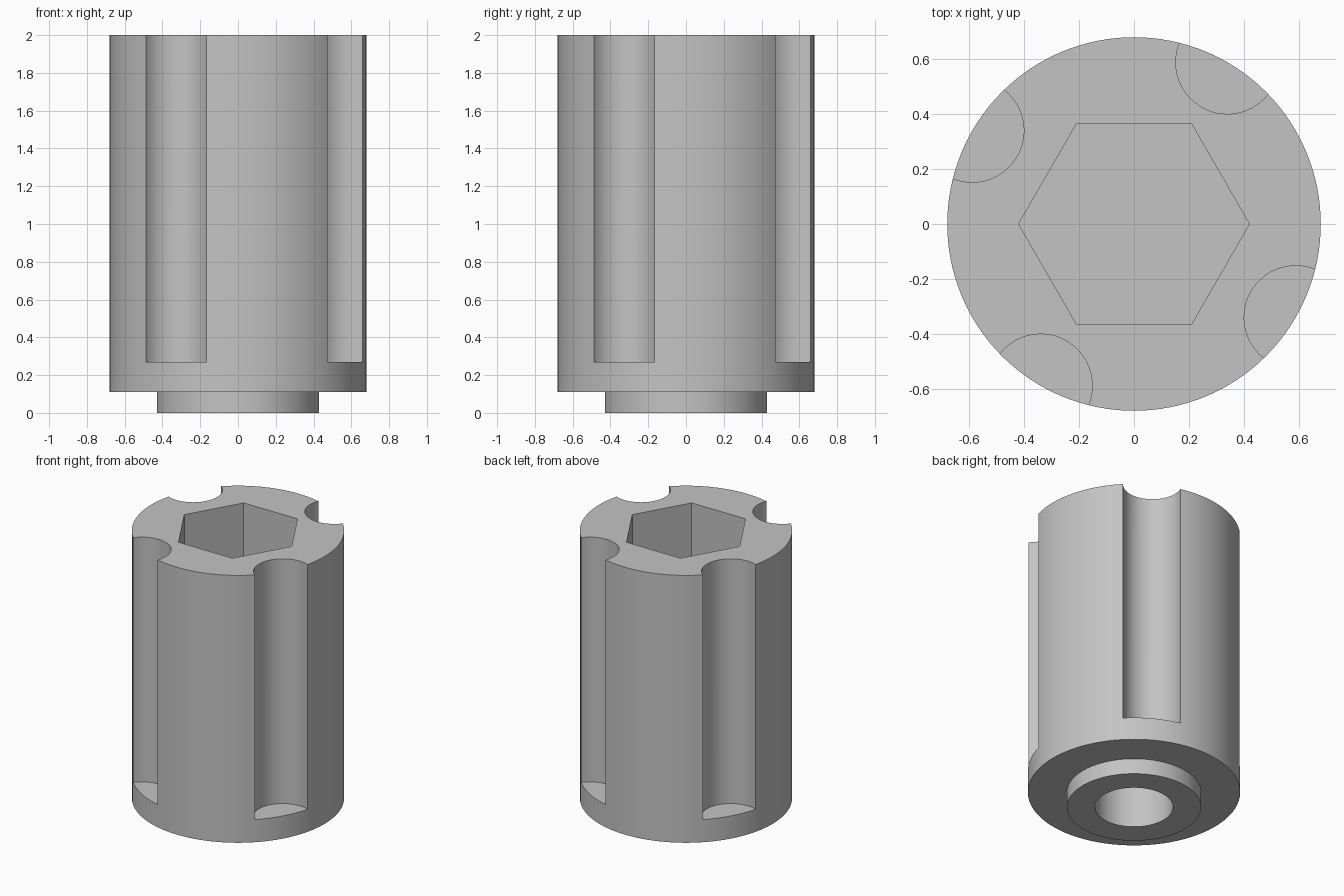
import bpy
import bmesh
import math
from mathutils import Matrix, Vector

cube = bpy.data.objects.get("Cube")
if cube:
    bpy.data.objects.remove(cube, do_unlink=True)

HEIGHT = 2.0
RADIUS = 0.68
SEGMENTS = 128

metal = bpy.data.materials.new("plain grey")
metal.use_nodes = True
grey = (0.55, 0.55, 0.55, 1.0)
metal.diffuse_color = grey
metal.node_tree.nodes["Principled BSDF"].inputs["Base Color"].default_value = grey


def add_object(name, bm):
    bmesh.ops.recalc_face_normals(bm, faces=bm.faces)
    mesh = bpy.data.meshes.new(name)
    bm.to_mesh(mesh)
    bm.free()
    mesh.materials.append(metal)
    obj = bpy.data.objects.new(name, mesh)
    bpy.context.collection.objects.link(obj)
    return obj


def lathe(name, profile):
    """Revolve a (radius, z) profile around the z axis."""
    bm = bmesh.new()
    verts = [bm.verts.new((r, 0, z)) for r, z in profile]
    edges = [bm.edges.new(pair) for pair in zip(verts, verts[1:])]
    bmesh.ops.spin(bm, geom=verts + edges, cent=(0, 0, 0), axis=(0, 0, 1),
                   angle=math.tau, steps=SEGMENTS, use_duplicate=False)
    bmesh.ops.remove_doubles(bm, verts=bm.verts, dist=1e-5)
    return add_object(name, bm)


def prism_cutter(name, sides, radius, floor, centre=(0, 0)):
    """Upright prism from the given floor to above the top face."""
    top = HEIGHT + 0.1
    bm = bmesh.new()
    ring = [bm.verts.new((centre[0] + radius * math.cos(math.tau * i / sides),
                          centre[1] + radius * math.sin(math.tau * i / sides),
                          floor)) for i in range(sides)]
    base = bm.faces.new(ring)
    extruded = bmesh.ops.extrude_face_region(bm, geom=[base])["geom"]
    moved = [v for v in extruded if isinstance(v, bmesh.types.BMVert)]
    bmesh.ops.translate(bm, verts=moved, vec=(0, 0, top - floor))
    obj = add_object(name, bm)
    obj.hide_render = True
    return obj


# Body with a stepped boss and a blind round bore underneath
body = lathe("socket_body", [
    (0, 0.6), (0.25, 0.6), (0.25, 0), (0.43, 0), (0.43, 0.11),
    (RADIUS, 0.11), (RADIUS, HEIGHT), (0, HEIGHT)])

# Hexagonal recess and four scalloped side grooves
cutters = [prism_cutter("hex_recess_cutter", 6, 0.42, 1.0)]
for i in range(4):
    centre = Matrix.Rotation(math.radians(60 + 90 * i), 2) @ Vector((RADIUS, 0))
    cutters.append(prism_cutter(f"groove_cutter_{i + 1}", 64, 0.188, 0.27, centre))

bpy.ops.object.select_all(action="DESELECT")
body.select_set(True)
bpy.context.view_layer.objects.active = body
for cutter in cutters:
    cut = body.modifiers.new(cutter.name, "BOOLEAN")
    cut.operation = "DIFFERENCE"
    cut.solver = "EXACT"
    cut.object = cutter
    bpy.ops.object.modifier_apply(modifier=cut.name)
    bpy.data.objects.remove(cutter, do_unlink=True)

bpy.ops.object.shade_smooth_by_angle(angle=math.radians(30))
